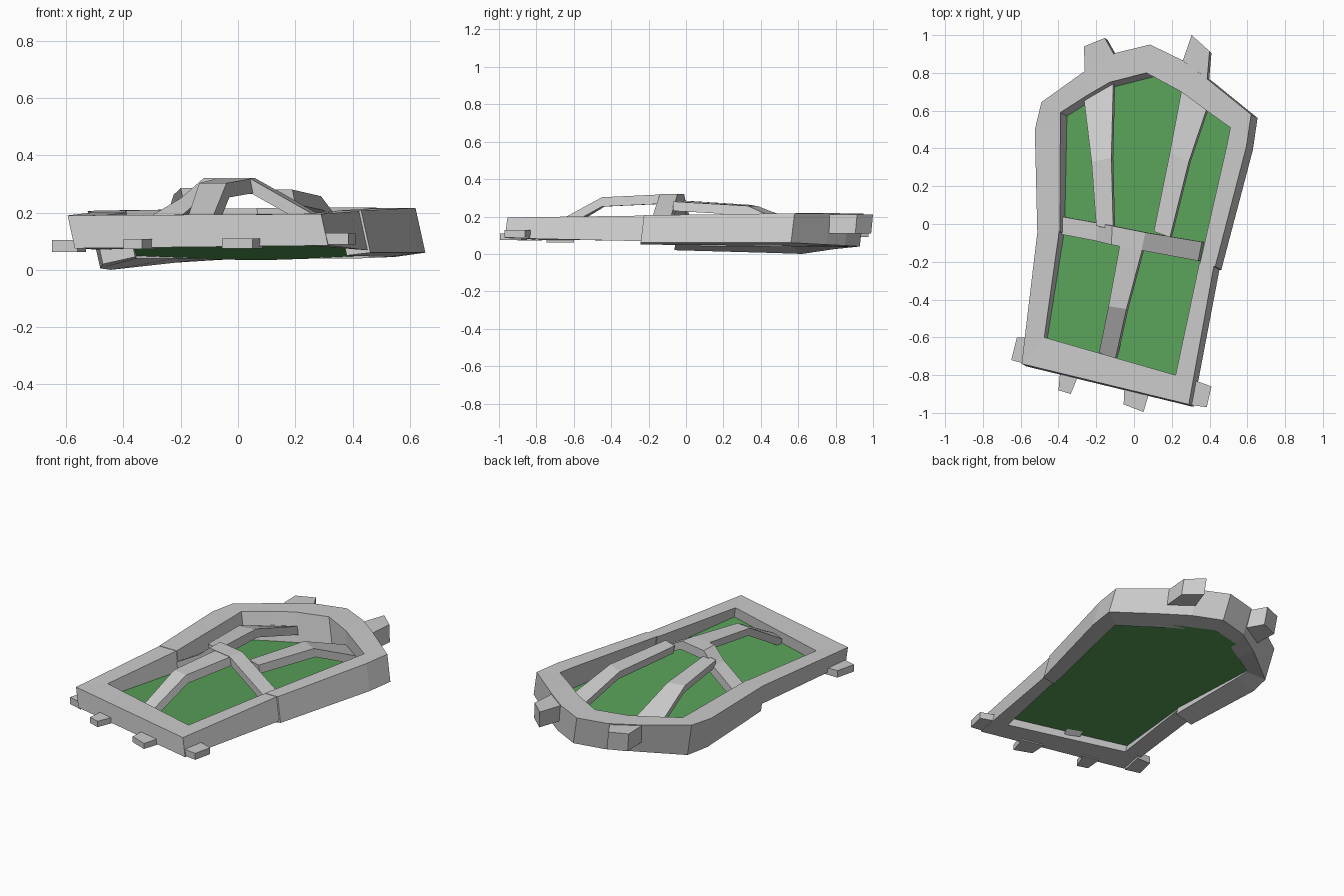
import bpy, bmesh
from mathutils import Vector


def loft(name, rings, cyclic=False):
    """Skin a run of four-sided cross-sections and cap the ends."""
    bm = bmesh.new()
    rows = [[bm.verts.new(p) for p in r] for r in rings]
    for a, b in zip(rows, rows[1:]):
        for i in range(4):
            j = (i + 1) % 4
            bm.faces.new((a[i], a[j], b[j], b[i]))
    bm.faces.new(rows[0])
    bm.faces.new(rows[-1][::-1])
    bmesh.ops.recalc_face_normals(bm, faces=bm.faces)
    return finish(name, bm)


def finish(name, bm):
    me = bpy.data.meshes.new(name)
    bm.to_mesh(me)
    bm.free()
    ob = bpy.data.objects.new(name, me)
    bpy.context.collection.objects.link(ob)
    return ob


def frame_ring(ox, oy, ix, iy, zt, zo, zi):
    """Frame section: outer/inner plan points, top z, outer and inner bottom z."""
    def low(x, y, z):
        d = zt - z
        return (x + 0.22 * d, y - 0.12 * d, z)
    return [(ox, oy, zt), low(ox, oy, zo), low(ix, iy, zi), (ix, iy, zt)]


def block(name, pts, z0, z1, lean=(0.0, 0.0)):
    """Four-cornered block, its bottom shifted by lean."""
    bottom = [(x + lean[0], y + lean[1], z0) for x, y in pts]
    return loft(name, [bottom, [(x, y, z1) for x, y in pts]])


def rib(name, sections, depth):
    """Bent bar: each section is left x, left y, right x, right y, top z."""
    return loft(name, [[(ax, ay, z), (bx, by, z), (bx + .01, by, z - depth),
                        (ax + .01, ay, z - depth)] for ax, ay, bx, by, z in sections])


# Front half of the frame, a shallow U
front = [
    (0.425, -0.21, 0.345, -0.21, 0.205, 0.068, 0.075),
    (0.29, -0.955, 0.22, -0.80, 0.195, 0.085, 0.085),
    (-0.595, -0.74, -0.475, -0.60, 0.19, 0.075, 0.08),
    (-0.51, -0.03, -0.395, -0.03, 0.20, 0.07, 0.075),
]
loft("front_frame", [frame_ring(*s) for s in front])

# Back half of the frame, a deeper pointed arch
back = [
    (-0.512, -0.04, -0.393, -0.04, 0.202, 0.02, 0.045),
    (-0.525, 0.50, -0.39, 0.50, 0.205, 0.005, 0.04),
    (-0.49, 0.645, -0.39, 0.59, 0.207, 0.0, 0.04),
    (-0.26, 0.81, -0.25, 0.68, 0.21, 0.025, 0.04),
    (-0.10, 0.905, -0.13, 0.75, 0.212, 0.035, 0.04),
    (0.085, 0.95, 0.065, 0.80, 0.215, 0.04, 0.04),
    (0.25, 0.87, 0.25, 0.70, 0.217, 0.045, 0.04),
    (0.385, 0.77, 0.385, 0.60, 0.218, 0.05, 0.04),
    (0.62, 0.58, 0.51, 0.51, 0.215, 0.06, 0.045),
    (0.595, 0.41, 0.49, 0.41, 0.215, 0.06, 0.045),
    (0.43, -0.225, 0.345, -0.225, 0.207, 0.06, 0.05),
]
loft("back_frame", [frame_ring(*s) for s in back])

# Sloping green pane, tucked just into the frame
bm = bmesh.new()
pane = [(s[2], s[3]) for s in back] + [(s[2], s[3]) for s in front[1:3]]
verts = []
for x, y in pane:
    px, py = 1.06 * x + 0.02, 1.04 * y - 0.01
    verts.append(bm.verts.new((px, py, 0.083 - 0.06 * py)))
bm.faces.new(verts)
bmesh.ops.recalc_face_normals(bm, faces=bm.faces)
if list(bm.faces)[0].normal.z < 0:
    bmesh.ops.reverse_faces(bm, faces=bm.faces)
glass = finish("glass_pane", bm)
green = bpy.data.materials.new("green_glass")
green.diffuse_color = (0.10, 0.36, 0.10, 1)
glass.data.materials.append(green)

# Raised crossbar
rib("crossbar", [
    (-0.41, -0.05, -0.39, 0.04, 0.125),
    (-0.20, -0.09, -0.19, 0.005, 0.25),
    (-0.12, -0.11, -0.115, -0.01, 0.32),
    (0.04, -0.14, 0.06, -0.045, 0.32),
    (0.34, -0.195, 0.36, -0.095, 0.15),
], 0.055)

# Arched ribs from the crossbar to the frame
rib("front_rib", [
    (-0.075, -0.11, 0.045, -0.13, 0.318),
    (-0.135, -0.435, -0.04, -0.45, 0.303),
    (-0.185, -0.68, -0.10, -0.72, 0.155),
], 0.05)
rib("back_left_rib", [
    (-0.20, -0.01, -0.11, -0.03, 0.285),
    (-0.225, 0.33, -0.12, 0.35, 0.262),
    (-0.265, 0.66, -0.11, 0.745, 0.13),
], 0.05)
rib("back_right_rib", [
    (0.105, -0.04, 0.19, -0.07, 0.28),
    (0.19, 0.38, 0.29, 0.33, 0.257),
    (0.25, 0.70, 0.385, 0.61, 0.13),
], 0.05)

# Lugs on the arch
block("back_left_lug", [(-0.265, 0.94), (-0.155, 0.985), (-0.09, 0.87), (-0.26, 0.79)],
      0.09, 0.205, (0.015, -0.01))
block("back_right_lug", [(0.305, 1.0), (0.40, 0.915), (0.385, 0.74), (0.25, 0.84)],
      0.11, 0.212, (0.01, -0.01))

# Small feet around the front bar
feet = {
    "left_foot": ([(-0.62, -0.60), (-0.53, -0.60), (-0.56, -0.745), (-0.65, -0.72)], 0.062, 0.105),
    "front_left_foot": ([(-0.39, -0.77), (-0.29, -0.79), (-0.335, -0.90), (-0.40, -0.88)], 0.072, 0.108),
    "front_middle_foot": ([(-0.05, -0.85), (0.085, -0.88), (0.05, -0.995), (-0.055, -0.955)], 0.075, 0.11),
    "right_foot": ([(0.30, -0.82), (0.41, -0.86), (0.385, -0.97), (0.28, -0.955)], 0.088, 0.128),
}
for name, (pts, z0, z1) in feet.items():
    block(name, pts, z0, z1)
